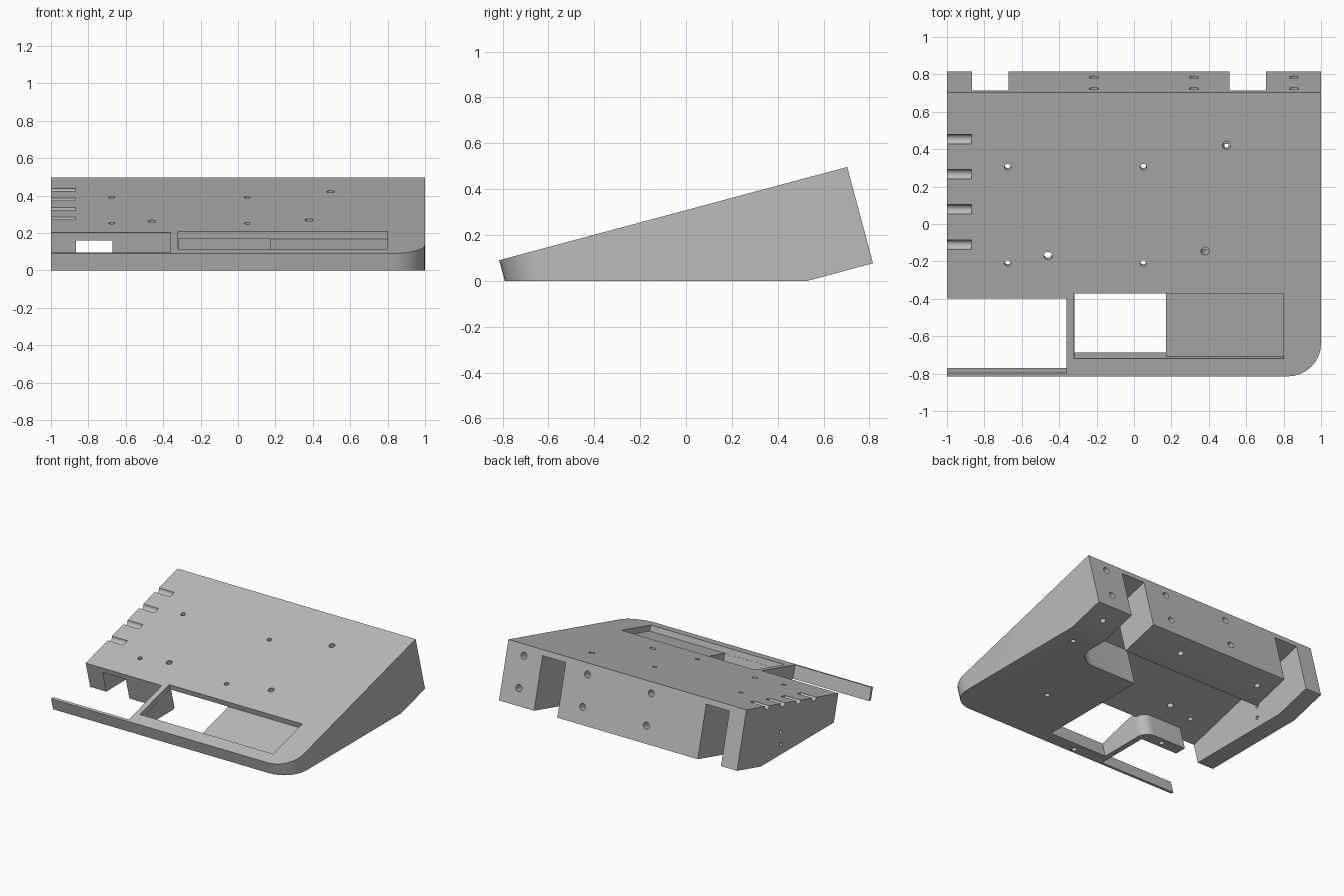
import bpy, bmesh, math
from mathutils import Vector, Matrix

cube = bpy.data.objects.get("Cube")
if cube:
    bpy.data.objects.remove(cube, do_unlink=True)

TILT = math.radians(15)
FRONT_TOP = Vector((0, -0.815, 0.09))     # front top edge of the wedge
LENGTH, HEIGHT, PLATE = 1.572, 0.435, 0.042
TO_WORLD = Matrix.Translation(FRONT_TOP) @ Matrix.Rotation(TILT, 4, 'X')
TO_LOCAL = TO_WORLD.inverted()

grey = bpy.data.materials.new("plain_grey")
grey.use_nodes = True
colour = (0.5, 0.5, 0.5, 1)
grey.diffuse_color = colour
grey.node_tree.nodes["Principled BSDF"].inputs["Base Color"].default_value = colour


def finish(name, bm):
    bmesh.ops.recalc_face_normals(bm, faces=bm.faces)
    mesh = bpy.data.meshes.new(name)
    bm.to_mesh(mesh)
    bm.free()
    obj = bpy.data.objects.new(name, mesh)
    bpy.context.collection.objects.link(obj)
    return obj


def rounded(corners, steps=8):
    """Outline from (x, v, radius) right-angled corners."""
    out = []
    for i, (x, v, r) in enumerate(corners):
        p = Vector((x, v))
        if not r:
            out.append(p)
            continue
        d1 = (Vector(corners[i - 1][:2]) - p).normalized()
        d2 = (Vector(corners[(i + 1) % len(corners)][:2]) - p).normalized()
        for k in range(steps + 1):
            t = math.pi / 2 * k / steps
            out.append(p + r * (d1 + d2) - r * (d1 * math.sin(t) + d2 * math.cos(t)))
    return out


def prism(name, outline, low, high):
    bm = bmesh.new()
    base = bm.faces.new([bm.verts.new((p[0], p[1], low)) for p in outline])
    side = bmesh.ops.extrude_face_region(bm, geom=[base])["geom"]
    moved = [g for g in side if isinstance(g, bmesh.types.BMVert)]
    bmesh.ops.translate(bm, vec=(0, 0, high - low), verts=moved)
    return finish(name, bm)


def box(name, x0, x1, v0, v1, low, high):
    return prism(name, [(x0, v0), (x1, v0), (x1, v1), (x0, v1)], low, high)


def drill(bm, centre, axis, radius, length, sides=20):
    turn = Vector(axis).to_track_quat('Z', 'Y').to_matrix().to_4x4()
    bmesh.ops.create_cone(bm, cap_ends=True, segments=sides, radius1=radius, radius2=radius,
                          depth=length, matrix=Matrix.Translation(centre) @ turn)


def cut(target, cutter):
    mod = target.modifiers.new("cut", 'BOOLEAN')
    mod.operation, mod.solver, mod.object = 'DIFFERENCE', 'EXACT', cutter
    bpy.context.view_layer.update()
    result = bpy.data.meshes.new_from_object(
        target.evaluated_get(bpy.context.evaluated_depsgraph_get()))
    target.modifiers.clear()
    target.data = result
    bpy.data.objects.remove(cutter, do_unlink=True)


# Tilted slab with one rounded front corner
body = prism("wedge_case", rounded([(-1, 0, 0), (1, 0, 0.18), (1, LENGTH, 0), (-1, LENGTH, 0)]),
             -HEIGHT, 0)

# Flat base
base = box("base_cutter", -2, 2, -2, 3, -1, 0)
base.data.transform(TO_LOCAL)
cut(body, base)

# Hollow underside, leaving the top plate, side blocks and notched back wall
cavity = [(0.17, 0.1, 0), (0.17, 0.967, 0), (0.705, 0.967, 0.16), (0.705, 1.7, 0),
          (0.51, 1.7, 0), (0.51, 1.26, 0), (-0.67, 1.26, 0), (-0.67, 1.7, 0),
          (-0.865, 1.7, 0), (-0.865, 0.4, 0), (-0.67, 0.4, 0), (-0.67, 0.52, 0),
          (-0.318, 0.52, 0.08), (-0.318, 0.1, 0)]
cut(body, prism("cavity_cutter", rounded(cavity), -1, -PLATE))

# Open bay beside the thin front bar, and the shallow tray
cut(body, box("bay_cutter", -1.2, -0.36, 0.02, 0.43, -1, 0.2))
cut(body, box("tray_cutter", -0.32, 0.8, 0.098, 0.46, -PLATE - 0.001, 0.2))

# Cable grooves on the edge of the top plate
bm = bmesh.new()
for i in range(4):
    y = -0.11 + 0.188 * i
    drill(bm, ((-1.035), (y - FRONT_TOP.y) / math.cos(TILT), 0), (1, 0, 0), 0.026, 0.33)
cut(body, finish("groove_cutter", bm))

# Screw holes
bm = bmesh.new()
top_holes = [(x, y, 0.017) for x in (-0.675, 0.05) for y in (0.305, -0.21)]
top_holes += [(0.495, 0.42, 0.022), (-0.46, -0.17, 0.022), (0.38, -0.145, 0.022)]
for x, y, r in top_holes:
    drill(bm, (x, (y - FRONT_TOP.y) / math.cos(TILT), 0), (0, 0, 1), r, 0.2)
for x in (-0.215, 0.32, 0.855):
    for n in (-0.08, -0.31):
        drill(bm, (x, LENGTH, n), (0, 1, 0), 0.025, 0.3)
for x in (0.15, -0.54, 0.85):
    drill(bm, (x, 1.43, -HEIGHT), (0, 0, 1), 0.02, 0.14)
for x, y in ((0.53, -0.3), (0.87, 0.385), (-0.095, -0.755), (-0.5, -0.3)):
    drill(bm, TO_LOCAL @ Vector((x, y, 0)), (0, 0, 1), 0.018, 0.12)
for z in (0.17, 0.077):
    drill(bm, TO_LOCAL @ Vector((-0.93, 0.29, z)), (1, 0, 0), 0.014, 0.3)
cut(body, finish("hole_cutter", bm))

# Lean the case into place and finish the surface
body.data.transform(TO_WORLD)
body.data.materials.clear()
body.data.materials.append(grey)
for poly in body.data.polygons:
    poly.material_index = 0
bpy.ops.object.select_all(action='DESELECT')
body.select_set(True)
bpy.context.view_layer.objects.active = body
bpy.ops.object.shade_smooth_by_angle(angle=math.radians(30))
